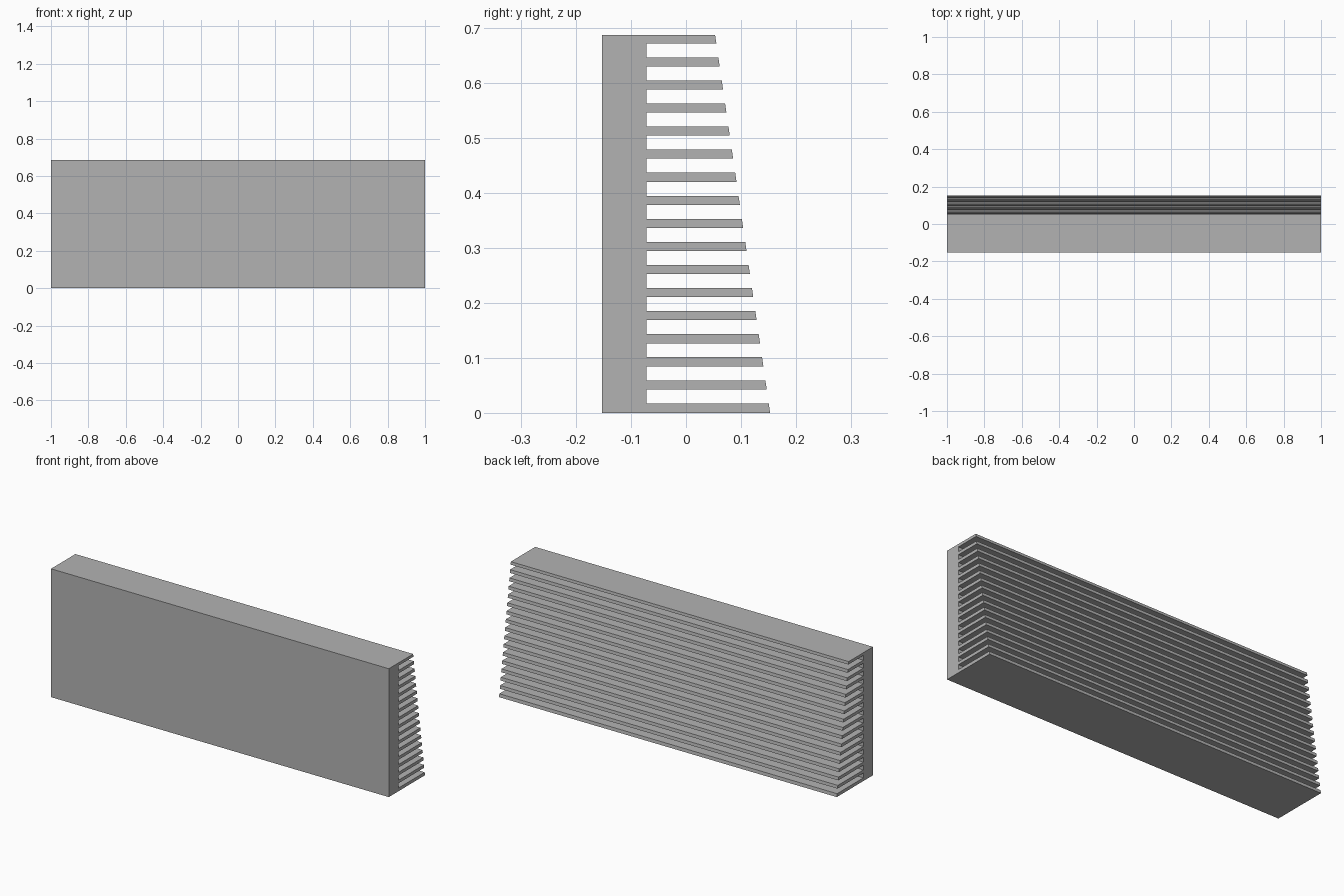
import bpy
import bmesh

cube = bpy.data.objects.get("Cube")
if cube:
    bpy.data.objects.remove(cube, do_unlink=True)

HEIGHT = 0.687
FRONT, GROOVE_FLOOR = -0.153, -0.072
BACK_BOTTOM, BACK_TOP = 0.153, 0.053
GROOVES, PITCH = 16, 0.04195
FIRST_GROOVE, GROOVE_HEIGHT = 0.0173, 0.0254

grey = bpy.data.materials.new("plain grey")
grey.use_nodes = True
colour = (0.45, 0.45, 0.45, 1)
grey.diffuse_color = colour
grey.node_tree.nodes["Principled BSDF"].inputs["Base Color"].default_value = colour


def back_edge(z):
    """Depth of the sloping fin tips at height z."""
    return BACK_BOTTOM + (BACK_TOP - BACK_BOTTOM) * z / HEIGHT


# Side profile: thick front slab with grooves cut between the fins
profile = [(FRONT, 0), (BACK_BOTTOM, 0)]
for i in range(GROOVES):
    low = FIRST_GROOVE + i * PITCH
    high = low + GROOVE_HEIGHT
    profile += [(back_edge(low), low), (GROOVE_FLOOR, low),
                (GROOVE_FLOOR, high), (back_edge(high), high)]
profile += [(BACK_TOP, HEIGHT), (FRONT, HEIGHT)]

# Extrude the profile along the full width
bm = bmesh.new()
side = bm.faces.new([bm.verts.new((-1, y, z)) for y, z in profile])
extruded = bmesh.ops.extrude_face_region(bm, geom=[side], use_keep_orig=True)
moved = [v for v in extruded["geom"] if isinstance(v, bmesh.types.BMVert)]
bmesh.ops.translate(bm, verts=moved, vec=(2, 0, 0))
bmesh.ops.recalc_face_normals(bm, faces=bm.faces)

mesh = bpy.data.meshes.new("finned_block")
bm.to_mesh(mesh)
bm.free()
mesh.materials.append(grey)
block = bpy.data.objects.new("finned_block", mesh)
bpy.context.collection.objects.link(block)
